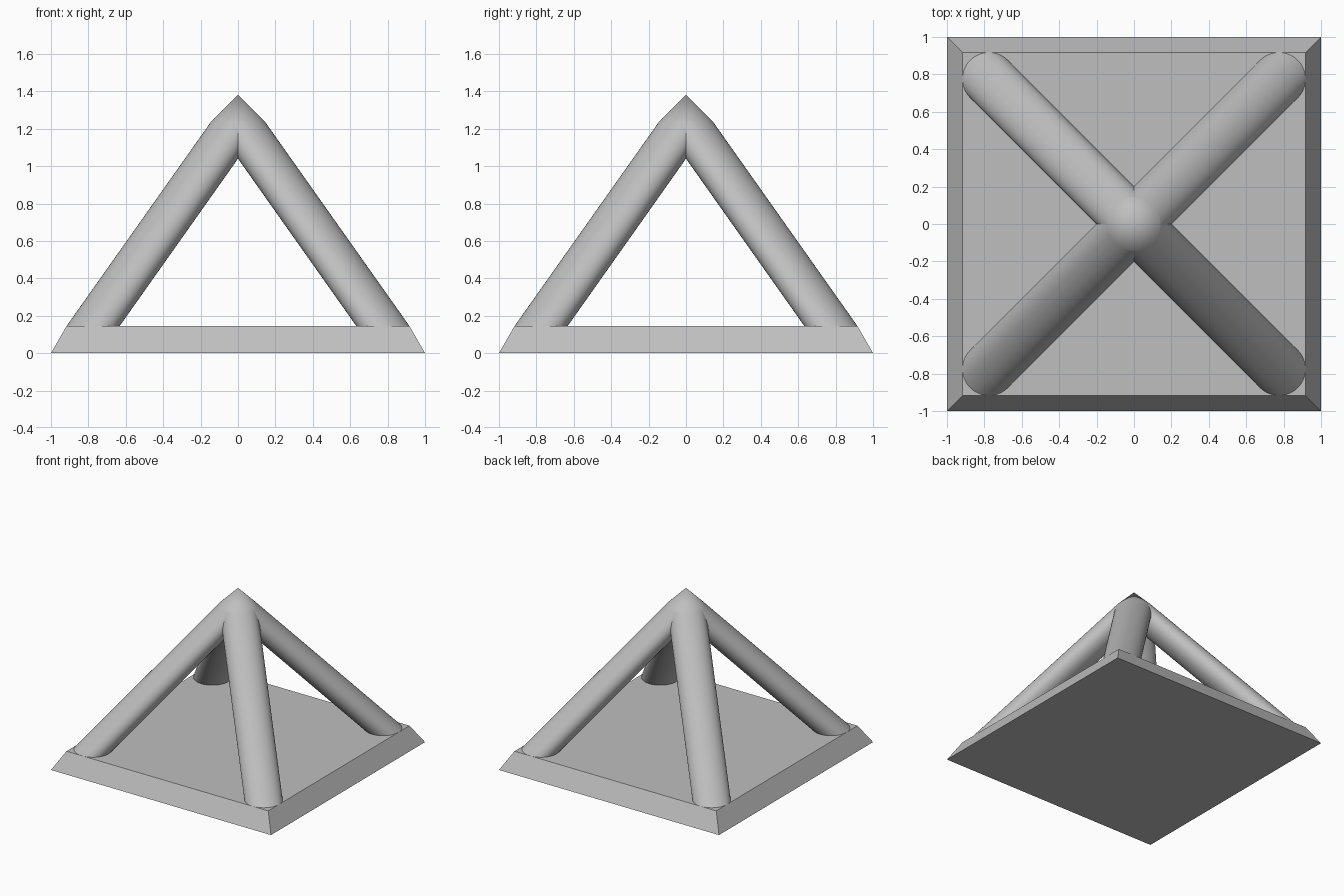
import bpy, bmesh, math
from mathutils import Matrix, Vector

cube = bpy.data.objects.get("Cube")
if cube:
    bpy.data.objects.remove(cube, do_unlink=True)

BASE_TOP = 0.1445      # height of the plinth
BASE_HALF = 0.917      # half width of the plinth's upper face
RADIUS = 0.142         # leg radius, measured level
FOOT = BASE_HALF - RADIUS
JOINT = BASE_TOP + FOOT * math.sqrt(2)   # legs rise at 45 degrees

grey = bpy.data.materials.new("plain grey")
grey.use_nodes = True
colour = (0.52, 0.52, 0.52, 1)
grey.diffuse_color = colour
grey.node_tree.nodes["Principled BSDF"].inputs["Base Color"].default_value = colour


def add_part(name, bm, smooth=True):
    bmesh.ops.recalc_face_normals(bm, faces=bm.faces)
    mesh = bpy.data.meshes.new(name)
    bm.to_mesh(mesh)
    bm.free()
    mesh.materials.append(grey)
    obj = bpy.data.objects.new(name, mesh)
    bpy.context.collection.objects.link(obj)
    if smooth:
        bpy.ops.object.select_all(action="DESELECT")
        obj.select_set(True)
        bpy.context.view_layer.objects.active = obj
        bpy.ops.object.shade_smooth_by_angle(angle=math.radians(30))
    return obj


# Square plinth with sloping sides
bm = bmesh.new()
bmesh.ops.create_cube(bm, size=2)
for v in bm.verts:
    half = BASE_HALF if v.co.z > 0 else 1
    v.co = (v.co.x * half, v.co.y * half, BASE_TOP if v.co.z > 0 else 0)
add_part("base", bm, smooth=False)

# Four leaning legs: level circles at both ends, slid to meet at the centre
for name, sx, sy in (("front_left_leg", 1, -1), ("front_right_leg", -1, -1),
                     ("back_left_leg", 1, 1), ("back_right_leg", -1, 1)):
    bm = bmesh.new()
    bmesh.ops.create_cone(bm, cap_ends=False, segments=64, radius1=RADIUS,
                          radius2=RADIUS, depth=2)
    for v in bm.verts:
        if v.co.z > 0:
            v.co.z = JOINT
        else:
            v.co = Vector((v.co.x + sx * FOOT, v.co.y + sy * FOOT, BASE_TOP))
    add_part(name, bm)

# Pointed cap closing the joint of the legs
bm = bmesh.new()
bmesh.ops.create_cone(bm, cap_ends=False, segments=64, radius1=RADIUS, radius2=0,
                      depth=RADIUS, matrix=Matrix.Translation((0, 0, JOINT + RADIUS / 2)))
bmesh.ops.remove_doubles(bm, verts=bm.verts, dist=0.0001)
add_part("peak_cap", bm)
